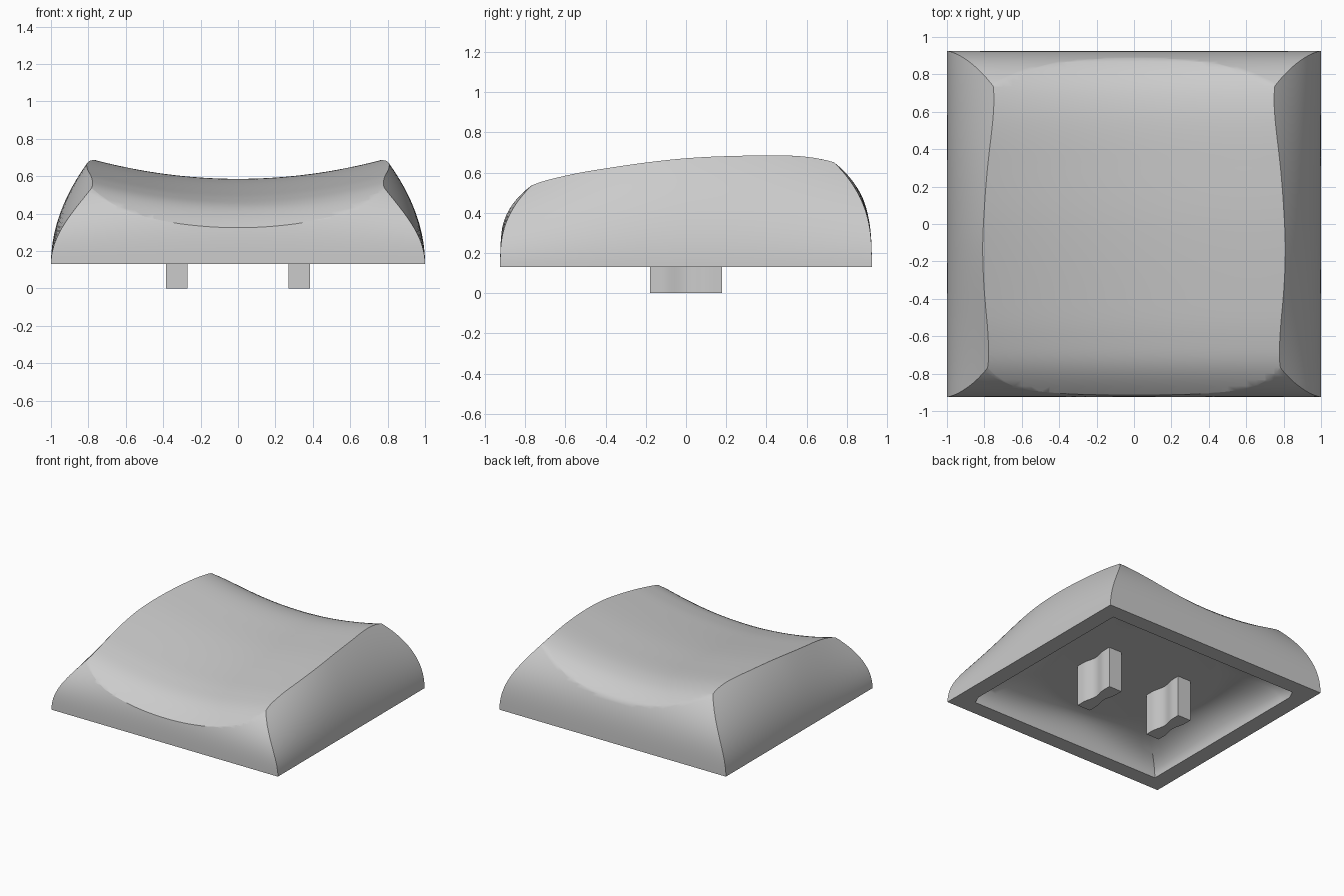
import bpy, bmesh, math
from mathutils import Vector

cube = bpy.data.objects.get("Cube")
if cube:
    bpy.data.objects.remove(cube, do_unlink=True)

BASE = 0.13

plastic = bpy.data.materials.new("grey_plastic")
plastic.use_nodes = True
GREY = (0.6, 0.6, 0.6, 1)
plastic.diffuse_color = GREY
plastic.node_tree.nodes["Principled BSDF"].inputs["Base Color"].default_value = GREY


def loft(name, sections):
    """Closed solid through a list of equal-length point loops."""
    bm = bmesh.new()
    rings = [[bm.verts.new(p) for p in s] for s in sections]
    n = len(rings[0])
    for a, b in zip(rings, rings[1:]):
        for i in range(n):
            j = (i + 1) % n
            bm.faces.new((a[i], a[j], b[j], b[i]))
    bm.faces.new(rings[0])
    bm.faces.new(rings[-1])
    bmesh.ops.recalc_face_normals(bm, faces=bm.faces[:])
    mesh = bpy.data.meshes.new(name)
    bm.to_mesh(mesh)
    bm.free()
    mesh.materials.append(plastic)
    obj = bpy.data.objects.new(name, mesh)
    bpy.context.collection.objects.link(obj)
    return obj


def span(a, b, n):
    return [a + (b - a) * i / n for i in range(n + 1)]


def spline(points, x):
    """Catmull-Rom style height lookup through (position, height) points."""
    def slope(i):
        a, b = points[max(i - 1, 0)], points[min(i + 1, len(points) - 1)]
        return (b[1] - a[1]) / (b[0] - a[0])
    i = max(k for k in range(len(points) - 1) if k == 0 or points[k][0] <= x)
    (x0, z0), (x1, z1) = points[i], points[i + 1]
    w = x1 - x0
    t = (x - x0) / w
    return (z0 * (1 + 2 * t) * (1 - t) ** 2 + slope(i) * w * t * (1 - t) ** 2
            + z1 * t * t * (3 - 2 * t) - slope(i + 1) * w * t * t * (1 - t))


def boolean(target, tool, operation):
    mod = target.modifiers.new("cut", "BOOLEAN")
    mod.operation = operation
    mod.solver = "EXACT"
    mod.object = tool
    bpy.context.view_layer.objects.active = target
    bpy.ops.object.modifier_apply(modifier=mod.name)
    bpy.data.objects.remove(tool, do_unlink=True)


# Left and right walls, leaning in more towards the corners
heights = span(BASE, 0.8, 28)


def side_section(y):
    k = 0.664 + (1.1 if y < 0 else 0.45) * y * y
    right = [(1 - k * (z - BASE) ** 2, y, z) for z in heights]
    return right + [(-x, y, z) for x, y, z in reversed(right)]


cap = loft("cap_shell", [side_section(y) for y in span(-1.05, 1.05, 42)])

# Front and back walls
def end_section(x):
    zs = [0.0] + heights
    front = [(x, -0.925 + (1.35 + 1.6 * x * x) * max(z - BASE, 0) ** 3, z) for z in zs]
    back = [(x, 0.925 - (1.1 + 0.4 * x * x) * max(z - BASE, 0) ** 3, z) for z in zs]
    return front + back[::-1]


boolean(cap, loft("end_walls", [end_section(x) for x in span(-1.1, 1.1, 44)]), "INTERSECT")

# Scooped top: a concave arc swept along the height line
ridge = [(-1.1, 0.13), (-0.915, 0.325), (-0.77, 0.43), (-0.6, 0.48), (-0.4, 0.512),
         (0, 0.56), (0.3, 0.579), (0.55, 0.585), (0.7, 0.565), (0.8, 0.525),
         (0.885, 0.46), (1.1, 0.2)]


def dish_section(y):
    d = spline(ridge, y)
    arc = [(x, y, d + 0.172 * x * x) for x in span(-1.1, 1.1, 44)]
    return [(-1.1, y, -0.1)] + arc + [(1.1, y, -0.1)]


boolean(cap, loft("dish", [dish_section(y) for y in span(-1.1, 1.1, 66)]), "INTERSECT")

# Hollow underside: rectangular mouth blending into a round flat ceiling
def hollow_ring(f, z):
    ring = []
    for i in range(96):
        a = math.tau * i / 96 + math.atan2(0.8, 0.87)
        c, s = math.cos(a), math.sin(a)
        r = min(0.87 / max(abs(c), 1e-6), 0.8 / max(abs(s), 1e-6))
        r += (0.63 - r) * f
        ring.append((r * c, r * s, z))
    return ring


rings = [hollow_ring(0, 0.05)]
for t in span(0, math.pi / 2, 14):
    rings.append(hollow_ring(1 - math.cos(t), BASE + 0.2 * math.sin(t)))
boolean(cap, loft("hollow", rings), "DIFFERENCE")

# Two waisted mounting legs
def leg(name, cx):
    ys = span(-0.18, 0.18, 20)
    def half(y):
        waist = 0.5 + 0.5 * math.cos(math.pi * min(abs(y) / 0.12, 1))
        return 0.058 - 0.02 * waist
    outline = [(cx + half(y), y) for y in ys] + [(cx - half(y), y) for y in reversed(ys)]
    return loft(name, [[(x, y, z) for x, y in outline] for z in (0, 0.36)])


parts = [cap, leg("left_leg", 0.328), leg("right_leg", -0.328)]

# Smooth curves, crisp creases
for obj in parts:
    bpy.ops.object.select_all(action="DESELECT")
    obj.select_set(True)
    bpy.context.view_layer.objects.active = obj
    bpy.ops.object.shade_smooth_by_angle(angle=math.radians(32))
